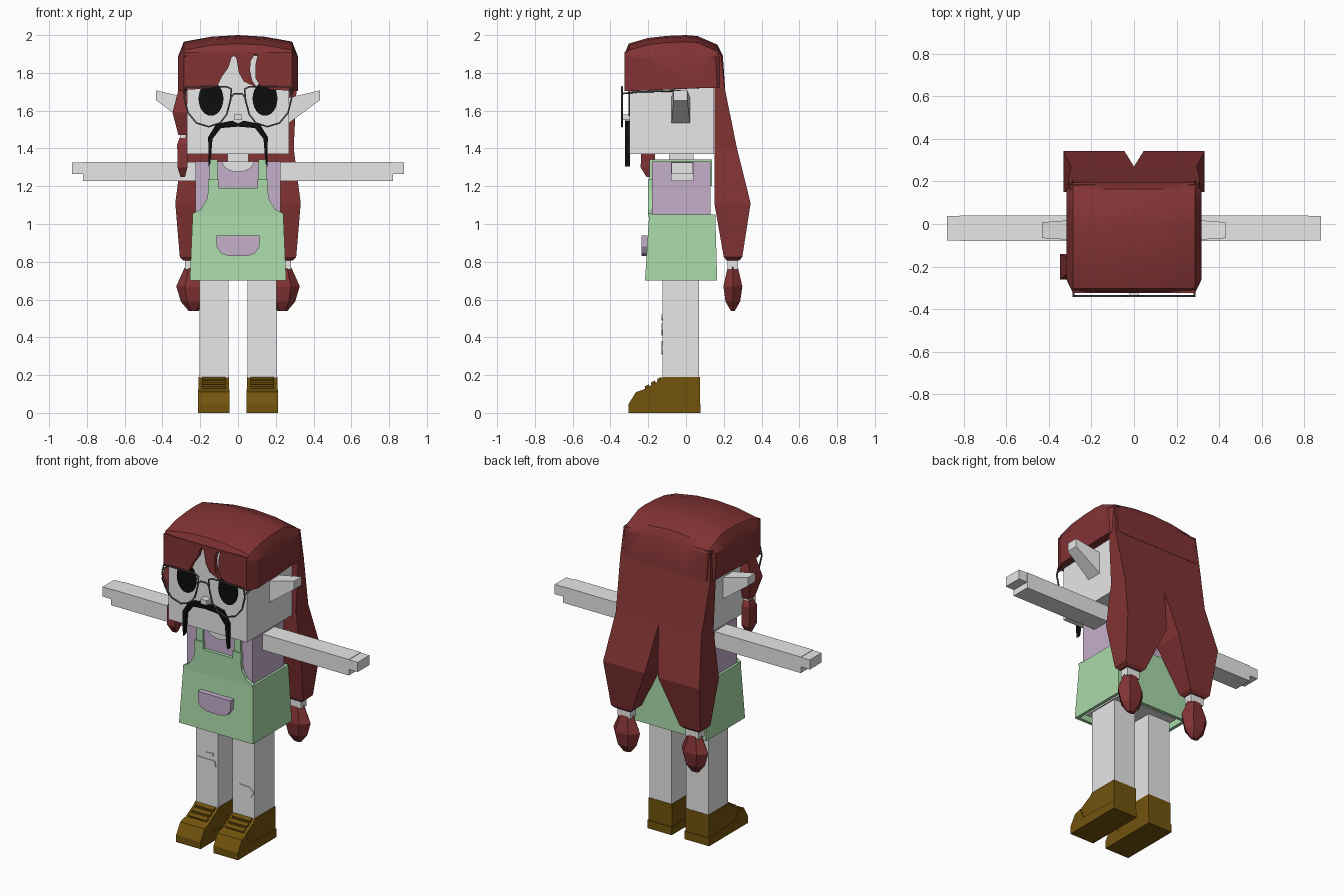
import bpy, bmesh, math

cube = bpy.data.objects.get("Cube")
if cube:
    bpy.data.objects.remove(cube, do_unlink=True)


def material(name, *rgb):
    m = bpy.data.materials.new(name)
    m.use_nodes = True
    m.diffuse_color = (*rgb, 1)
    bsdf = next(n for n in m.node_tree.nodes if n.type == 'BSDF_PRINCIPLED')
    bsdf.inputs["Base Color"].default_value = (*rgb, 1)
    return m


SKIN = material("pale skin", .8, .8, .8)
HAIR = material("dark red hair", .225, .033, .034)
SHIRT = material("lilac shirt", .56, .43, .6)
DRESS = material("mint dress", .4, .7, .4)
SHOE = material("brown leather", .168, .087, .004)
BLACK = material("black", .004, .004, .004)
FRAME = material("grey metal", .1, .095, .09)


def loft(name, rings, mat):
    """Skin closed rings of equal length and cap both ends."""
    bm = bmesh.new()
    loops = [[bm.verts.new(p) for p in r] for r in rings]
    n = len(loops[0])
    for a, b in zip(loops, loops[1:]):
        for i in range(n):
            j = (i + 1) % n
            bm.faces.new((a[i], a[j], b[j], b[i]))
    bm.faces.new(loops[0])
    bm.faces.new(loops[-1])
    bmesh.ops.recalc_face_normals(bm, faces=bm.faces)
    mesh = bpy.data.meshes.new(name)
    bm.to_mesh(mesh)
    bm.free()
    mesh.materials.append(mat)
    ob = bpy.data.objects.new(name, mesh)
    bpy.context.collection.objects.link(ob)
    return ob


def rect(z, x0, x1, y0, y1):
    return [(x0, y0, z), (x1, y0, z), (x1, y1, z), (x0, y1, z)]


def box(name, mat, x0, x1, y0, y1, z0, z1):
    return loft(name, [rect(z0, x0, x1, y0, y1), rect(z1, x0, x1, y0, y1)], mat)


def plate(name, mat, outline, y0, y1):
    """Front-facing outline (x, z) with thickness along y."""
    return loft(name, [[(x, y, z) for x, z in outline] for y in (y0, y1)], mat)


def side_prism(name, mat, outline, x0, x1):
    """Side outline (y, z) with width along x."""
    return loft(name, [[(x, y, z) for y, z in outline] for x in (x0, x1)], mat)


def mirrored(half):
    return half + [(-x, z) for x, z in reversed(half)]


def wire(name, points, radius, cyclic):
    cu = bpy.data.curves.new(name, 'CURVE')
    cu.dimensions = '3D'
    cu.bevel_depth = radius
    cu.bevel_resolution = 1
    sp = cu.splines.new('POLY')
    sp.points.add(len(points) - 1)
    for p, co in zip(sp.points, points):
        p.co = (*co, 1)
    sp.use_cyclic_u = cyclic
    cu.materials.append(FRAME)
    ob = bpy.data.objects.new(name, cu)
    bpy.context.collection.objects.link(ob)


# Head, neck and body
box("head", SKIN, -.27, .27, -.298, .148, 1.37, 1.92)
box("neck", SKIN, -.055, .055, -.09, .04, 1.3, 1.38)
box("shirt", SHIRT, -.225, .225, -.18, .13, 1.0, 1.33)
box("hips", SKIN, -.21, .21, -.17, .12, .715, 1.0)
scoop = [(.085 * math.cos(a), 1.331 - .055 * math.sin(a))
         for a in [math.pi * i / 10 for i in range(11)]]
plate("neckline", SKIN, scoop, -.188, -.179)

# Hollow skirt: outer wall, rim, then the inside
loft("skirt", [rect(1.05, -.24, .24, -.195, .155),
               rect(.7, -.255, .255, -.217, .165),
               rect(.7, -.235, .235, -.197, .145),
               rect(.74, -.235, .235, -.197, .145)], DRESS)
plate("bib", DRESS, mirrored([(-.24, 1.04), (-.24, 1.055), (-.195, 1.08),
                              (-.165, 1.13), (-.155, 1.19)]), -.2, -.178)
pocket = mirrored([(-.113, .94), (-.113, .88), (-.09, .845), (-.05, .83)])
plate("pocket", SHIRT, pocket, -.235, -.2)

for s, side in ((-1, "right"), (1, "left")):
    # Limbs
    box(side + "_arm", SKIN, s * .2, s * .82, -.08, .04, 1.228, 1.328)
    box(side + "_hand", SKIN, s * .81, s * .88, -.078, .038, 1.265, 1.325)
    box(side + "_leg", SKIN, s * .05, s * .203, -.125, .07, .15, .75)

    # Dress straps with buckles, over the shoulder
    box(side + "_strap", DRESS, s * .108, s * .152, -.192, .138, 1.2, 1.342)
    box(side + "_strap_end", DRESS, s * .103, s * .16, -.2, -.178, 1.18, 1.235)

    # Shoe: wide sole and toe cap, narrower upper, laces
    sole = [(-.305, 0), (-.305, .045), (-.265, .11), (-.22, .125),
            (-.19, .06), (.077, .05), (.077, 0)]
    side_prism(side + "_shoe_sole", SHOE, sole, s * .045, s * .213)
    upper = [(-.25, .03), (-.235, .118), (-.14, .172), (-.12, .19),
             (.073, .19), (.073, .03)]
    side_prism(side + "_shoe_upper", SHOE, upper, s * .047, s * .208)
    for i in range(3):
        y, z = -.215 + .033 * i, .125 + .02 * i
        lace = [(y, z), (y - .004, z + .015), (y + .018, z + .026), (y + .022, z + .01)]
        side_prism(side + "_lace", SHOE, lace, s * .065, s * .19)

    # Ear tapering outwards
    loft(side + "_ear", [[(s * x, y0, z0), (s * x, y1, z0), (s * x, y1, z1), (s * x, y0, z1)]
                         for x, y0, y1, z0, z1 in ((.25, -.078, .022, 1.52, 1.665),
                                                   (.433, -.066, .008, 1.655, 1.707))], SKIN)

    # Eye
    eye = [(s * .143 + .066 * math.cos(a), 1.663 + .09 * math.sin(a))
           for a in [math.tau * i / 24 for i in range(24)]]
    plate(side + "_eye", BLACK, eye, -.305, -.297)

    # Glasses lens rim and temple
    rim = [(.035, 1.715), (.06, 1.727), (.275, 1.725), (.285, 1.67), (.265, 1.59),
           (.22, 1.535), (.155, 1.515), (.095, 1.535), (.06, 1.58), (.04, 1.655)]
    wire(side + "_lens_rim", [(s * x, -.339, z) for x, z in rim], .005, True)
    wire(side + "_temple", [(s * .285, -.339, 1.69), (s * .285, -.25, 1.7),
                            (s * .285, -.03, 1.705)], .005, False)

    # Long back hair, splitting into a tail on each side
    back = [(1.9, 0, .3, .1, .185), (1.72, 0, .31, .15, .205), (1.4, 0, .295, .15, .27),
            (1.11, .045, .332, .15, .342), (.825, .165, .308, .2, .298),
            (.808, .185, .29, .215, .283)]
    loft(side + "_back_hair", [rect(z, s * a, s * b, c, d) for z, a, b, c, d in back], HAIR)
    box(side + "_hair_tie", SKIN, s * .19, s * .28, .22, .275, .76, .815)
    bulb = [(.775, .045, .03), (.67, .092, .058), (.59, .068, .045), (.54, .027, .012)]
    loft(side + "_hair_bulb",
         [[(s * .235 + rx * math.cos(math.tau * i / 6), .248 + ry * math.sin(math.tau * i / 6), z)
           for i in range(6)] for z, rx, ry in bulb], HAIR)

# Glasses bridge, nose, moustache
wire("glasses_bridge", [(-.04, -.339, 1.67), (-.02, -.339, 1.69),
                        (.02, -.339, 1.69), (.04, -.339, 1.67)], .005, False)
box("nose", SKIN, -.022, .022, -.34, -.29, 1.55, 1.58)
plate("moustache", BLACK, mirrored([
    (0, 1.532), (-.03, 1.547), (-.115, 1.53), (-.158, 1.46), (-.155, 1.305),
    (-.146, 1.32), (-.135, 1.45), (-.09, 1.508), (-.005, 1.515)]), -.322, -.296)

# Knee patches
plate("right_knee_patch", SKIN, [(-.19, .475), (-.07, .475), (-.062, .44), (-.1, .41),
                                 (-.18, .415), (-.195, .45)], -.13, -.124)
plate("right_small_patch", SKIN, [(-.14, .49), (-.13, .515), (-.08, .52), (-.08, .5)],
      -.13, -.124)
plate("left_knee_patch", SKIN, [(.06, .37), (.1, .38), (.17, .375), (.2, .35), (.18, .315),
                                (.12, .31), (.075, .33)], -.13, -.124)

# Hair cap: side sections lofted across x, lower towards the sides
arch = [(-.303, 1.955), (-.2, 1.985), (-.1, 1.996), (0, 2), (.06, 1.995), (.165, 1.95),
        (.195, 1.89), (.207, 1.72), (.1, 1.72)]


def cap_section(x):
    w = abs(x)
    drop = .035 * (w / .285) ** 2 if w < .3 else .1
    inner = -.28 if w < .28 else -.325
    squeeze = .8 if w > .3 else 1
    pts = [(inner, 1.705), (inner, 1.888), (-.325, 1.9)] + arch
    return [(x, y * (squeeze if y < 0 else 1), z - drop * max(0, min(1, (z - 1.88) / .07)))
            if w < .3 else (x, y * squeeze, min(z, 1.885)) for y, z in pts]


cap = loft("hair_cap", [cap_section(x) for x in
                        (-.318, -.287, -.272, -.14, 0, .14, .272, .287, .318)], HAIR)
bpy.context.view_layer.objects.active = cap
cap.select_set(True)
bpy.ops.object.shade_smooth_by_angle(angle=math.radians(25))

# Fringe with two partings
plate("fringe", HAIR, [
    (-.287, 1.91), (-.287, 1.71), (-.2, 1.715), (-.115, 1.72), (-.085, 1.78), (-.05, 1.83),
    (-.035, 1.88), (-.02, 1.892), (-.008, 1.875), (.005, 1.8), (.03, 1.755), (.1, 1.722),
    (.075, 1.76), (.064, 1.81), (.066, 1.86), (.088, 1.9), (.104, 1.895), (.092, 1.84),
    (.094, 1.77), (.115, 1.735), (.17, 1.712), (.287, 1.705), (.287, 1.91)], -.325, -.29)

# Tied strand hanging beside the right cheek
strand = [(1.75, -.305, -.26, -.23, -.17), (1.59, -.347, -.265, -.26, -.14),
          (1.47, -.315, -.27, -.23, -.17)]
tip = [(1.455, -.31, -.27, -.22, -.18), (1.42, -.322, -.265, -.237, -.165),
       (1.3, -.32, -.268, -.24, -.165), (1.25, -.305, -.28, -.21, -.19)]
loft("cheek_strand", [rect(*r) for r in strand], HAIR)
box("strand_tie", SKIN, -.305, -.275, -.22, -.18, 1.45, 1.475)
loft("strand_tip", [rect(*r) for r in tip], HAIR)
